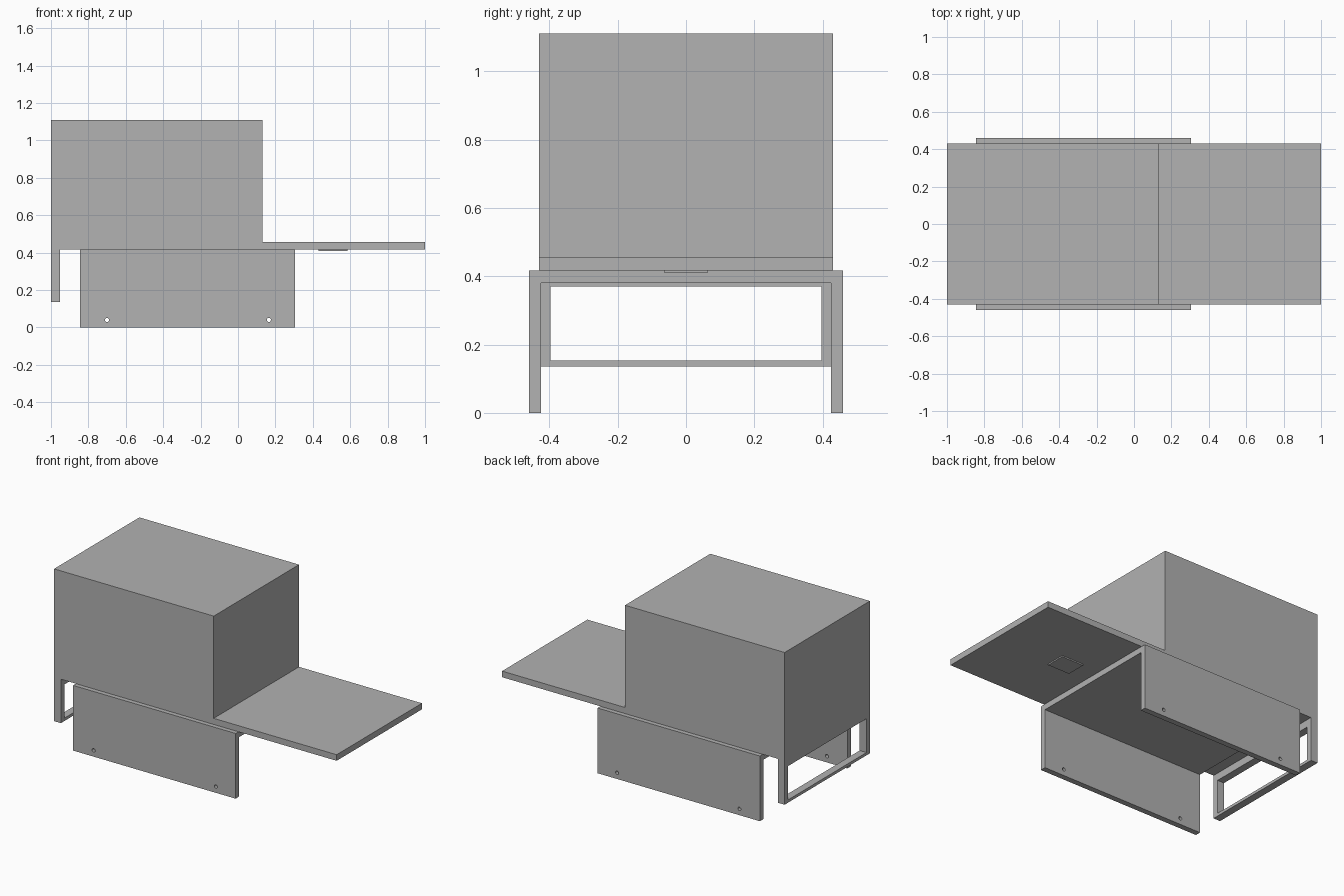
import bpy
import bmesh
from mathutils import Matrix, Vector

cube = bpy.data.objects.get("Cube")
if cube:
    bpy.data.objects.remove(cube, do_unlink=True)

grey = bpy.data.materials.new("plain grey")
grey.use_nodes = True
colour = (0.445, 0.445, 0.445, 1)
grey.diffuse_color = colour
grey.node_tree.nodes["Principled BSDF"].inputs["Base Color"].default_value = colour


def add_object(name, bm):
    bmesh.ops.recalc_face_normals(bm, faces=bm.faces)
    mesh = bpy.data.meshes.new(name)
    bm.to_mesh(mesh)
    bm.free()
    mesh.materials.append(grey)
    obj = bpy.data.objects.new(name, mesh)
    bpy.context.collection.objects.link(obj)
    return obj


def extrude_profile(name, profile, axis, start, end):
    """Extrude a closed (horizontal, z) outline along the x or y axis."""
    def place(h, z):
        return (start, h, z) if axis == "x" else (h, start, z)
    bm = bmesh.new()
    face = bm.faces.new([bm.verts.new(place(h, z)) for h, z in profile])
    moved = bmesh.ops.extrude_face_region(bm, geom=[face], use_keep_orig=True)
    direction = Vector((1, 0, 0)) if axis == "x" else Vector((0, 1, 0))
    verts = [v for v in moved["geom"] if isinstance(v, bmesh.types.BMVert)]
    bmesh.ops.translate(bm, verts=verts, vec=direction * (end - start))
    return add_object(name, bm)


def rectangle(h0, h1, z0, z1):
    return [(h0, z0), (h1, z0), (h1, z1), (h0, z1)]


def cut(obj, cutter):
    """Subtract a cutter and remove it afterwards."""
    mod = obj.modifiers.new("cut", "BOOLEAN")
    mod.operation = "DIFFERENCE"
    mod.solver = "EXACT"
    mod.object = cutter
    cutter.hide_render = True
    bpy.context.view_layer.objects.active = obj
    bpy.ops.object.modifier_apply(modifier=mod.name)
    bpy.data.objects.remove(cutter, do_unlink=True)


half_width = 0.431
floor_z = 0.417

# Cabinet and the shelf that continues from its base
extrude_profile("cabinet_and_shelf",
                [(-1, floor_z), (1, floor_z), (1, 0.456), (0.13, 0.456),
                 (0.13, 1.11), (-1, 1.11)],
                "y", -half_width, half_width)

# Open rectangular frame hanging below the cabinet end
frame = extrude_profile("end_frame", rectangle(-half_width, half_width, 0.136, floor_z),
                        "x", -1, -0.952)
opening = extrude_profile("frame_opening", rectangle(-0.396, 0.396, 0.154, 0.37),
                          "x", -1.1, -0.8)
cut(frame, opening)

# Upside-down channel that forms the two side supports
outer, inner = 0.46, 0.424
stand = extrude_profile("channel_stand",
                        [(-outer, 0), (-inner, 0), (-inner, 0.38), (inner, 0.38),
                         (inner, 0), (outer, 0), (outer, floor_z), (-outer, floor_z)],
                        "x", -0.845, 0.305)

# Bolt holes through both side supports
for x in (-0.70, 0.165):
    bm = bmesh.new()
    bmesh.ops.create_cone(bm, cap_ends=True, segments=24, radius1=0.011,
                          radius2=0.011, depth=1.2,
                          matrix=Matrix.Translation((x, 0, 0.04))
                          @ Matrix.Rotation(1.5708, 4, "X"))
    cut(stand, add_object("bolt_hole", bm))

# Small plate under the shelf
extrude_profile("shelf_plate", rectangle(0.43, 0.585, 0.409, floor_z),
                "y", -0.0625, 0.0625)
